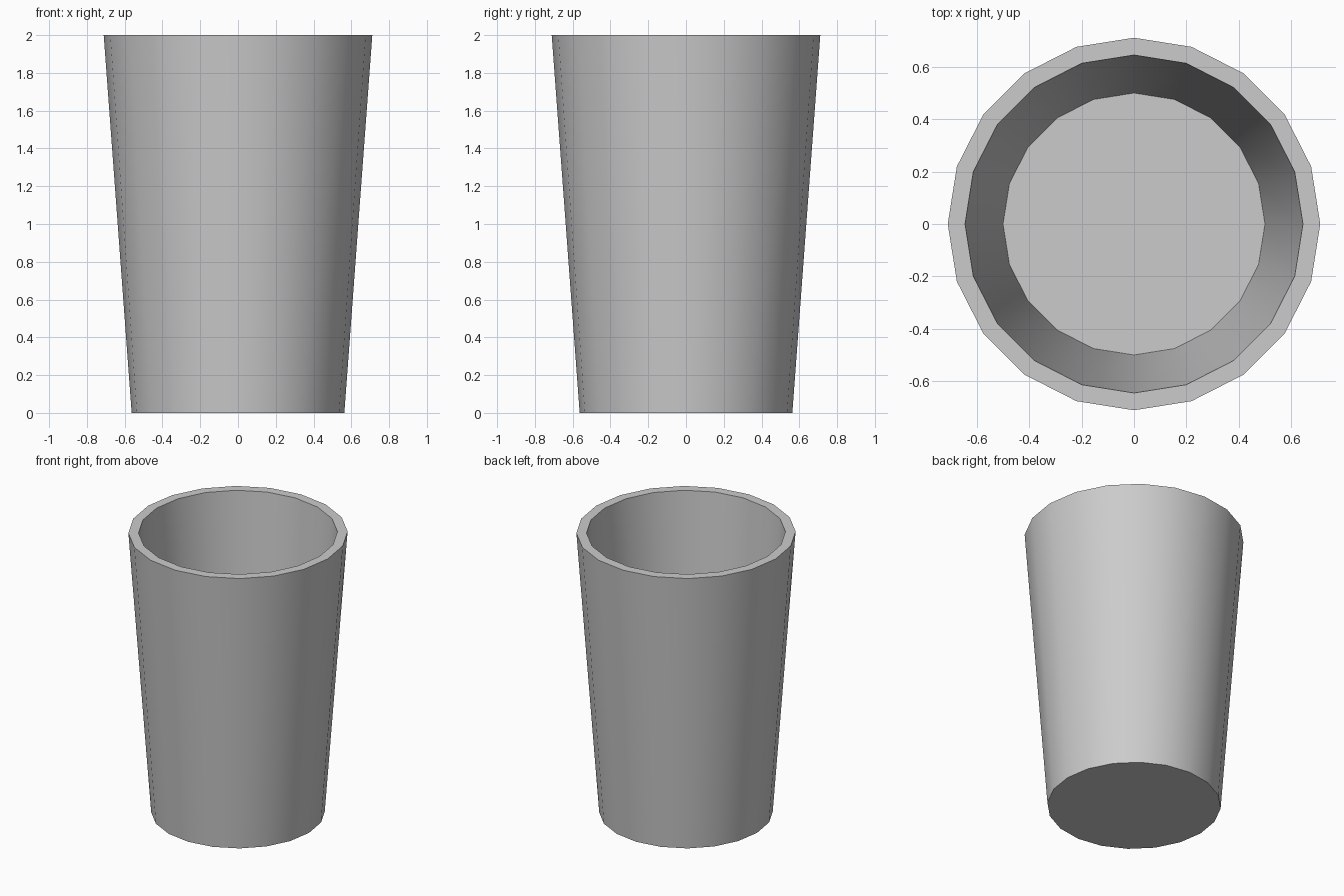
import bpy, bmesh, math

if "Cube" in bpy.data.objects:
    bpy.data.objects.remove(bpy.data.objects["Cube"])

SIDES = 20
# outer foot, outer rim, inner rim, inner floor: (radius, height)
PROFILE = [(0.563, 0.0), (0.711, 2.0), (0.645, 2.0), (0.50, 0.05)]

bm = bmesh.new()


def ring(radius, z):
    return [bm.verts.new((radius * math.cos(math.tau * i / SIDES),
                          radius * math.sin(math.tau * i / SIDES), z))
            for i in range(SIDES)]


# Walls and rim, lofted ring to ring
rings = [ring(r, z) for r, z in PROFILE]
for a, b in zip(rings, rings[1:]):
    for i in range(SIDES):
        j = (i + 1) % SIDES
        bm.faces.new((a[i], a[j], b[j], b[i]))

# Underside and inner floor
bm.faces.new(rings[0][::-1])
bm.faces.new(rings[-1])
bmesh.ops.recalc_face_normals(bm, faces=bm.faces)

mesh = bpy.data.meshes.new("cup")
bm.to_mesh(mesh)
bm.free()
cup = bpy.data.objects.new("cup", mesh)
bpy.context.collection.objects.link(cup)

# Smooth walls, crisp rim and base
bpy.context.view_layer.objects.active = cup
cup.select_set(True)
bpy.ops.object.shade_smooth_by_angle(angle=math.radians(30))
